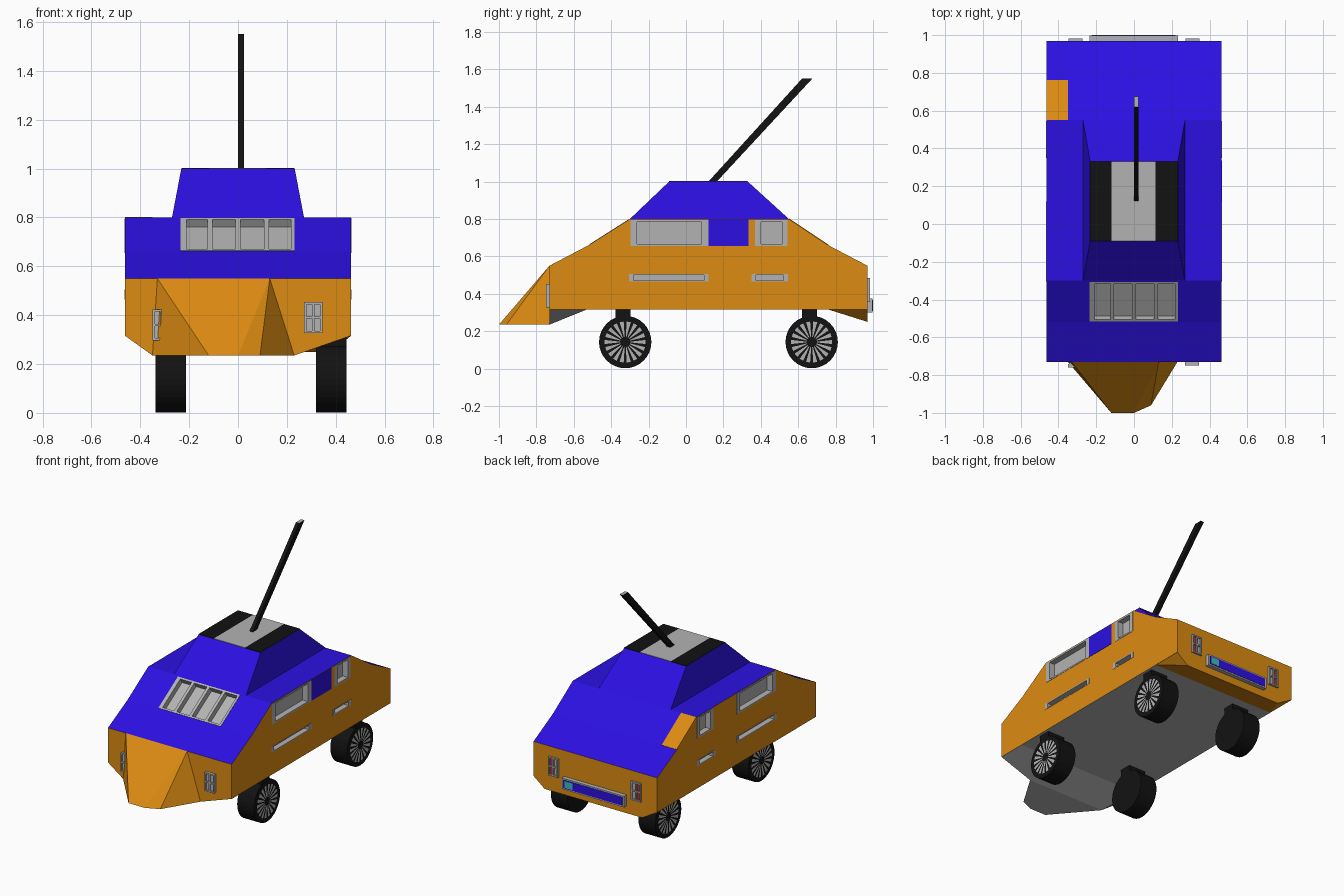
import bpy, bmesh
from math import sin, cos, pi, atan2, hypot
from mathutils import Matrix, Vector

if "Cube" in bpy.data.objects:
    bpy.data.objects.remove(bpy.data.objects["Cube"])


def mat(name, r, g, b):
    m = bpy.data.materials.new(name)
    m.diffuse_color = (r, g, b, 1)
    m.use_nodes = True
    m.node_tree.nodes["Principled BSDF"].inputs["Base Color"].default_value = m.diffuse_color
    return m


ORANGE = mat("orange", .72, .26, .006)
BLUE = mat("blue", .025, .005, .75)
BLACK = mat("black", .006, .006, .006)
GREY = mat("grey", .45, .45, .45)
TEAL = mat("teal", .05, .5, .5)
RED = mat("red", .5, .03, .03)


def finish(name, bm, mats, paint=None):
    bm.normal_update()
    if paint:
        for f in bm.faces:
            f.material_index = paint(f.normal)
    me = bpy.data.meshes.new(name)
    bm.to_mesh(me)
    bm.free()
    for m in mats:
        me.materials.append(m)
    ob = bpy.data.objects.new(name, me)
    bpy.context.collection.objects.link(ob)
    return ob


def add_box(bm, x0, x1, y0, y1, z0, z1, frame=None):
    size = Matrix.Diagonal((x1 - x0, y1 - y0, z1 - z0, 1))
    m = Matrix.Translation(((x0 + x1) / 2, (y0 + y1) / 2, (z0 + z1) / 2)) @ size
    bmesh.ops.create_cube(bm, size=1, matrix=(frame or Matrix()) @ m)


def boxes(name, dims, material, frame=None):
    bm = bmesh.new()
    for d in dims:
        add_box(bm, *d, frame=frame)
    return finish(name, bm, [material])


def hull(name, points, mats, paint=None):
    bm = bmesh.new()
    vs = [bm.verts.new(p) for p in points]
    bmesh.ops.convex_hull(bm, input=vs)
    bmesh.ops.recalc_face_normals(bm, faces=bm.faces)
    return finish(name, bm, mats, paint)


def prism(name, profile, x0, x1, mats, paint=None):
    bm = bmesh.new()
    f = bm.faces.new([bm.verts.new((x0, y, z)) for y, z in profile])
    ext = bmesh.ops.extrude_face_region(bm, geom=[f])["geom"]
    bmesh.ops.translate(bm, vec=(x1 - x0, 0, 0),
                        verts=[v for v in ext if isinstance(v, bmesh.types.BMVert)])
    bmesh.ops.recalc_face_normals(bm, faces=bm.faces)
    return finish(name, bm, mats, paint)


# Main body: side profile extruded across the width
W = .463
body = prism("body", [(-.73, .315), (-.73, .55), (-.52, .66), (-.30, .80), (.55, .80),
                      (.76, .66), (.97, .55), (.97, .315)], -W, W, [ORANGE, BLUE, GREY],
             lambda n: 1 if n.z > .3 else 2 if n.z < -.3 else 0)

# Wedge nose and the dropped front and rear belly
under_grey = lambda n: 1 if n.z < -.7 else 0
hull("nose", [(-.33, -.73, .55), (.13, -.73, .55), (-.35, -.73, .235), (.23, -.73, .235),
              (-.24, -.80, .235), (-.12, -1, .235), (0, -1, .235), (.09, -.96, .235)],
     [ORANGE, GREY], under_grey)
hull("front_belly", [(-W, -.73, .316), (W, -.73, .316), (-.35, -.73, .235),
                     (.23, -.73, .235), (-W, -.53, .316), (W, -.53, .316)],
     [ORANGE, GREY], under_grey)
hull("rear_belly", [(-W, .97, .316), (W, .97, .316), (-.35, .97, .25), (.38, .97, .25),
                    (-W, .76, .316), (W, .76, .316)], [ORANGE])

# Cabin with striped roof
hull("cabin", [(s * x, y, z) for s in (-1, 1) for x, y, z in
               ((.27, -.30, .80), (.27, .55, .80), (.232, -.09, 1), (.232, .33, 1))], [BLUE])
boxes("roof_stripes", [(-.232, -.118, -.09, .33, .99, 1.003),
                       (.115, .232, -.09, .33, .99, 1.003)], BLACK)
boxes("roof_panel", [(-.118, .115, -.09, .33, .99, 1.003)], GREY)

# Slanted mast with a grey tip
prism("mast", [(.12, 1), (.165, 1), (.675, 1.55), (.62, 1.55)], 0, .025, [BLACK, GREY],
      lambda n: 1 if n.z > .95 else 0)

# Recessed side windows and slots: (y0, y1, z0, z1, side border, top border)
openings = [(-.298, .12, .655, .795, .036, .01), (.37, .542, .655, .795, .03, .01),
            (-.305, .12, .465, .505, .025, .006), (.35, .545, .465, .505, .025, .006)]
cut = bmesh.new()
bars = []
for s in (-1, 1):
    for y0, y1, z0, z1, b, t in openings:
        add_box(cut, *sorted((s * .425, s * .5)), y0, y1, z0, z1)
        xs = sorted((s * .42, s * (W + .002)))
        bars += [(*xs, y0, y0 + b, z0, z1), (*xs, y1 - b, y1, z0, z1),
                 (*xs, y0, y1, z0, z0 + t), (*xs, y0, y1, z1 - t, z1)]
boxes("side_window_frames", bars, GREY)

# Windscreen: four panes on the sloping front
slope = Matrix.Translation((0, -.52, .66)) @ Matrix.Rotation(atan2(.14, .22), 4, 'X')
L = hypot(.14, .22)
add_box(cut, -.235, .232, .005, L - .008, -.035, .06, frame=slope)
screen = [(-.235, .232, a, a + .012, -.04, .002) for a in (.005, L - .02)]
screen += [(x, x + w, .005, L - .008, -.04, .002) for x, w in
           ((-.235, .025), (-.125, .02), (-.01, .02), (.107, .02), (.217, .015))]
boxes("windscreen_frame", screen, GREY, slope)

cutter = finish("window_cutter", cut, [GREY])
cutter.hide_render = True
cutter.hide_viewport = True
mod = body.modifiers.new("windows", 'BOOLEAN')
mod.operation = 'DIFFERENCE'
mod.solver = 'EXACT'
mod.material_mode = 'TRANSFER'
mod.object = cutter

# Odd coloured panels
boxes("blue_side_panel", [(W - .01, W + .002, .12, .335, .655, .798)], BLUE)
back_slope = Matrix.Translation((0, .55, .80)) @ Matrix.Rotation(-atan2(.14, .21), 4, 'X')
boxes("orange_top_panel", [(-W, -.35, 0, .252, -.01, .003)], ORANGE, back_slope)


# Lamps with crossed glazing bars
def lamp(name, x, y, z, out, colours):
    w, h, t = .037, .063, .009
    ys = sorted((y, y + out * .018))
    boxes(name + "_frame",
          [(x + d - t / 2, x + d + t / 2, *ys, z - h, z + h) for d in (-w + t / 2, 0, w - t / 2)] +
          [(x - w, x + w, *ys, z + d - t / 2, z + d + t / 2) for d in (-h + t / 2, 0, h - t / 2)],
          GREY)
    yp = sorted((y - out * .01, y + out * .008))
    for side, c in zip((-1, 1), colours):
        boxes(name + "_pane", [(*sorted((x, x + side * w * .9)), *yp, z - h * .9, z + h * .9)], c)


lamp("left_headlamp", -.312, -.742, .36, -1, (GREY, GREY))
lamp("right_headlamp", .308, -.73, .39, -1, (GREY, GREY))
lamp("left_tail_lamp", -.31, .965, .42, 1, (RED, GREY))
lamp("right_tail_lamp", .31, .965, .42, 1, (GREY, RED))

# Blank rear plate
boxes("plate_frame", [(-.235, .232, .965, .998, .30, .375)], GREY)
boxes("plate_face", [(-.222, .22, .98, 1, .309, .366)], BLUE)
boxes("plate_badge", [(.15, .21, .98, 1.001, .315, .36)], TEAL)


# Wheels with flat radial spokes on the outer face, and struts
def wheel(name, x, y, side):
    z, r, hw = .142, .14, .0625
    bm = bmesh.new()
    bmesh.ops.create_cone(bm, cap_ends=True, segments=32, radius1=r, radius2=r, depth=2 * hw,
                          matrix=Matrix.Translation((x, y, z)) @ Matrix.Rotation(pi / 2, 4, 'Y'))
    for i in range(18):
        a = 2 * pi * i / 18
        pts = [(.028, -.07), (.11, -.1), (.11, .1), (.028, .07)][::side]
        f = bm.faces.new([bm.verts.new((x + side * (hw + .002), y + q * cos(a + d), z + q * sin(a + d)))
                          for q, d in pts])
        f.material_index = 1
    finish(name, bm, [BLACK, GREY])
    boxes(name + "_strut", [(x - hw, x + hw, y - .052, y + .028, .2, .318)], BLACK)


for end, y in (("front", -.325), ("rear", .672)):
    wheel(end + "_left_wheel", -.275, y, -1)
    wheel(end + "_right_wheel", .382, y, 1)
